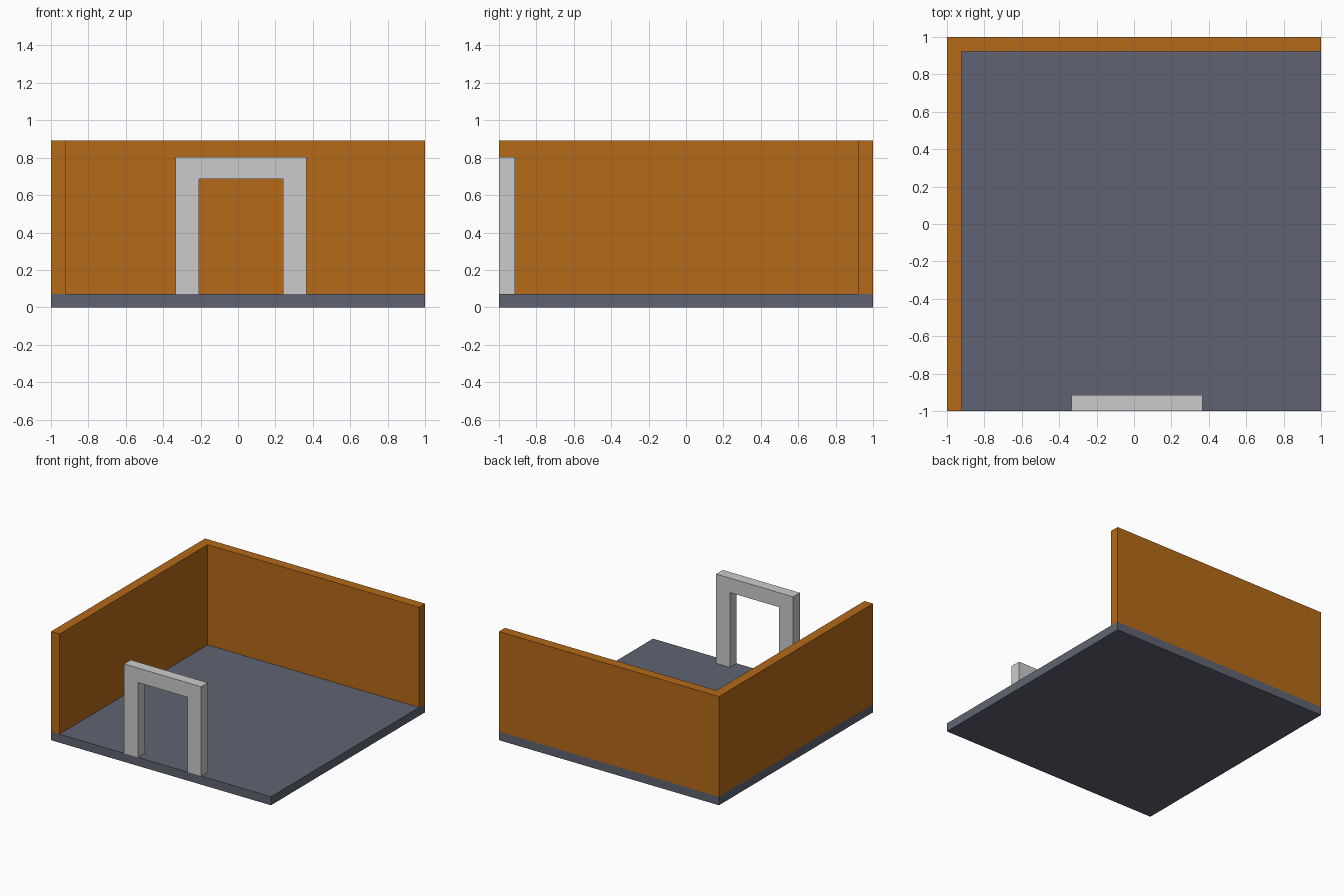
import bpy, bmesh
from mathutils import Vector

if "Cube" in bpy.data.objects:
    bpy.data.objects.remove(bpy.data.objects["Cube"])


def material(name, color):
    mat = bpy.data.materials.new(name)
    mat.diffuse_color = (*color, 1)
    mat.use_nodes = True
    mat.node_tree.nodes["Principled BSDF"].inputs["Base Color"].default_value = mat.diffuse_color
    return mat


def extrude_profile(name, points, direction, mat=None):
    """Solid made by sweeping a closed outline along a direction."""
    bm = bmesh.new()
    face = bm.faces.new([bm.verts.new(p) for p in points])
    swept = bmesh.ops.extrude_face_region(bm, geom=[face], use_keep_orig=True)
    verts = [v for v in swept["geom"] if isinstance(v, bmesh.types.BMVert)]
    bmesh.ops.translate(bm, verts=verts, vec=Vector(direction))
    bmesh.ops.recalc_face_normals(bm, faces=bm.faces)
    mesh = bpy.data.meshes.new(name)
    bm.to_mesh(mesh)
    bm.free()
    obj = bpy.data.objects.new(name, mesh)
    bpy.context.collection.objects.link(obj)
    if mat:
        mesh.materials.append(mat)
    return obj


FLOOR_TOP = 0.07
WALL_TOP = 0.893
INNER = 0.922

slate = material("slate", (0.115, 0.127, 0.168))
orange = material("orange", (0.462, 0.144, 0.009))

# Floor slab
slab = [(-1, -1, 0), (1, -1, 0), (1, 1, 0), (-1, 1, 0)]
extrude_profile("floor", slab, (0, 0, FLOOR_TOP), slate)

# L-shaped wall along the left and back edges
outline = [(-1, -1), (-INNER, -1), (-INNER, INNER), (1, INNER), (1, 1), (-1, 1)]
extrude_profile("walls", [(x, y, FLOOR_TOP) for x, y in outline],
                (0, 0, WALL_TOP - FLOOR_TOP), orange)

# Door frame standing on the front edge
x0, x1, x2, x3 = -0.335, -0.208, 0.241, 0.365
lintel, top = 0.685, 0.804
frame = [(x0, FLOOR_TOP), (x0, top), (x3, top), (x3, FLOOR_TOP),
         (x2, FLOOR_TOP), (x2, lintel), (x1, lintel), (x1, FLOOR_TOP)]
extrude_profile("door_frame", [(x, -1, z) for x, z in frame], (0, 0.087, 0))
